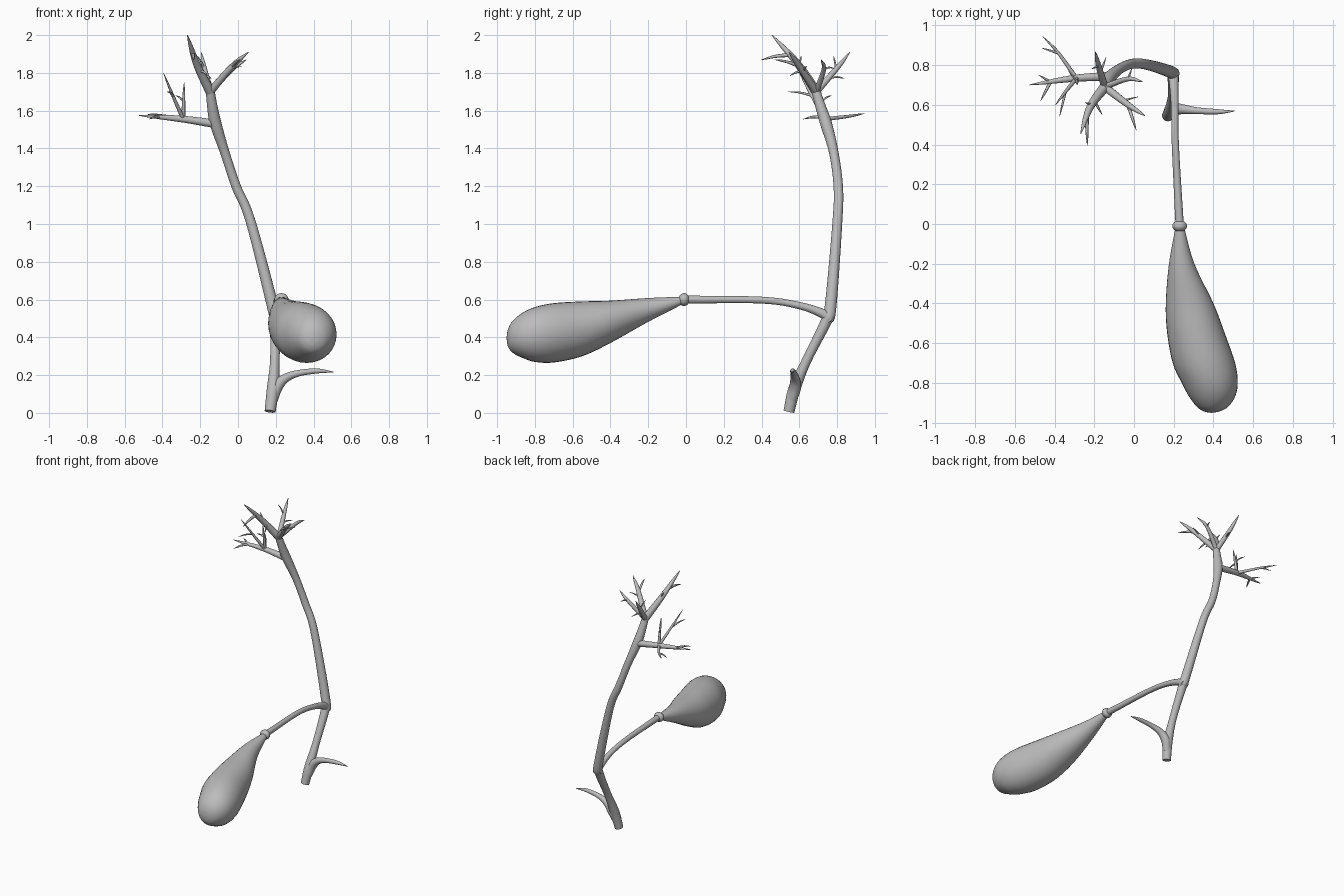
import bpy, bmesh, math
from mathutils import Vector

if "Cube" in bpy.data.objects:
    bpy.data.objects.remove(bpy.data.objects["Cube"])

mat = bpy.data.materials.new("plain_grey")
mat.diffuse_color = (0.5, 0.5, 0.5, 1)
mat.use_nodes = True
mat.node_tree.nodes["Principled BSDF"].inputs["Base Color"].default_value = mat.diffuse_color


def smooth_points(pts, steps):
    """Catmull-Rom through tuples of any length."""
    p = [tuple(2 * a - b for a, b in zip(pts[0], pts[1]))] + list(pts)
    p.append(tuple(2 * a - b for a, b in zip(pts[-1], pts[-2])))
    out = []
    for i in range(1, len(p) - 2):
        for s in range(steps):
            t = s / steps
            out.append(tuple(
                0.5 * (2 * b + (c - a) * t + (2 * a - 5 * b + 4 * c - d) * t * t
                       + (3 * b - a - 3 * c + d) * t ** 3)
                for a, b, c, d in zip(*p[i - 1:i + 3])))
    return out + [tuple(pts[-1])]


def finish(bm, name):
    me = bpy.data.meshes.new(name)
    bm.to_mesh(me)
    bm.free()
    ob = bpy.data.objects.new(name, me)
    bpy.context.collection.objects.link(ob)
    me.materials.append(mat)
    bpy.context.view_layer.objects.active = ob
    ob.select_set(True)
    bpy.ops.object.shade_smooth_by_angle(angle=math.radians(50))
    ob.select_set(False)


def loft(name, rings):
    """Skin a list of vertex rings and cap both ends."""
    bm = bmesh.new()
    rows = [[bm.verts.new(v) for v in r] for r in rings]
    n = len(rows[0])
    for a, b in zip(rows, rows[1:]):
        for i in range(n):
            bm.faces.new((a[i], a[(i + 1) % n], b[(i + 1) % n], b[i]))
    bm.faces.new(rows[0][::-1])
    bm.faces.new(rows[-1])
    bmesh.ops.recalc_face_normals(bm, faces=bm.faces)
    finish(bm, name)


def tube(name, pts, sides=16, steps=6):
    """Tapered duct through (x, y, z, radius) points."""
    q = smooth_points(pts, steps)
    c = [Vector(v[:3]) for v in q]
    rings, u = [], None
    for i, v in enumerate(q):
        t = (c[min(i + 1, len(c) - 1)] - c[max(i - 1, 0)]).normalized()
        u = t.orthogonal() if u is None else u - t * u.dot(t)
        u.normalize()
        w = t.cross(u)
        rings.append([c[i] + max(v[3], .001) * (u * math.cos(k * math.tau / sides) + w * math.sin(k * math.tau / sides))
                      for k in range(sides)])
    loft(name, rings)


def limb(name, path, r, sides=12):
    """Branch tapering to a point by rule; two-point paths get a slight upward bow."""
    a, b = Vector(path[0]), Vector(path[-1])
    mid = Vector(path[1]) if len(path) > 2 else (a + b) / 2 + Vector((0, 0, .006))
    q = smooth_points([tuple(a), tuple(mid), tuple(b)], 3)
    n = len(q) - 1
    tube(name, [(*p, r * (1 - .45 * k / n - .47 * (k / n) ** 4)) for k, p in enumerate(q)], sides, 2)


# main duct, from the cut foot up to the crown fork
tube("main_duct", [
    (.17, .545, .008, .029), (.185, .575, .13, .032), (.195, .64, .28, .025),
    (.197, .74, .48, .029), (.185, .765, .56, .031), (.065, .802, 1.02, .026),
    (-.01, .806, 1.2, .025), (-.07, .782, 1.38, .025), (-.118, .742, 1.53, .031),
    (-.137, .71, 1.63, .027), (-.15, .68, 1.73, .022)], 24)

# side duct to the sac
tube("sac_duct", [
    (.197, .765, .49, .030), (.2, .725, .525, .025), (.205, .60, .568, .019),
    (.208, .40, .597, .018), (.23, -.01, .6, .021)], 20)

# lower side duct
tube("lower_duct", [
    (.185, .562, .07, .026), (.205, .578, .135, .031), (.25, .577, .183, .024),
    (.32, .57, .21, .017), (.42, .565, .222, .013), (.505, .568, .216, .002)])

# collar between duct and sac
bm = bmesh.new()
bmesh.ops.create_uvsphere(bm, u_segments=24, v_segments=14, radius=1)
for v in bm.verts:
    v.co = Vector((.23 + v.co.x * .037, -.01 + v.co.y * .029, .6 + v.co.z * .034))
finish(bm, "collar")

# pear-shaped sac: (y, centre x, centre z, half width, half height)
sac = smooth_points([
    (0, .23, .6, .018, .016), (-.2, .24, .545, .064, .063),
    (-.4, .28, .482, .12, .112), (-.55, .312, .445, .145, .145), (-.7, .352, .424, .157, .157),
    (-.8, .381, .415, .141, .145), (-.87, .393, .41, .115, .117), (-.92, .395, .402, .078, .082),
    (-.943, .392, .397, .04, .044), (-.95, .39, .395, .003, .003)], 5)
loft("sac", [[(x + a * math.cos(k * math.tau / 32), y, z + b * math.sin(k * math.tau / 32))
              for k in range(32)] for y, x, z, a, b in sac])

# crown: large limbs share the fork point
fork = (-.147, .69, 1.70)
limb("left_limb", [(-.115, .743, 1.53), (-.3, .733, 1.556), (-.525, .70, 1.575)], .024)
limb("top_limb", [fork, (-.22, .59, 1.85), (-.268, .455, 2.0)], .026)
limb("right_limb", [fork, (-.03, .60, 1.835), (.055, .545, 1.91)], .021)
limb("back_limb", [fork, (-.178, .795, 1.82), (-.195, .868, 1.91)], .019)
limb("inner_limb", [fork, (-.03, .73, 1.82), (.045, .715, 1.87)], .016)

# crown: thin twigs on the left limb
knee = (-.29, .733, 1.555)
elbow = (-.345, .665, 1.68)
back_bend = (-.38, .86, 1.57)
end_bend = (-.42, .715, 1.565)
low_twigs = [
    ((knee, back_bend, (-.46, .945, 1.585)), .011),
    ((back_bend, (-.462, .885, 1.568)), .007),
    ((end_bend, (-.47, .62, 1.555)), .009),
    ((end_bend, (-.48, .75, 1.58)), .007),
    ((knee, elbow, (-.395, .60, 1.80)), .011),
    ((elbow, (-.375, .54, 1.70)), .007),
    ((knee, (-.285, .70, 1.75)), .011),
    (((-.29, .72, 1.65), (-.33, .77, 1.68)), .006),
]

# crown: thin twigs on the upper limbs
high_twigs = [
    (((-.238, .55, 1.895), (-.235, .395, 1.868)), .011),
    (((-.21, .60, 1.83), (-.245, .61, 1.89)), .007),
    (((-.2, .62, 1.81), (-.16, .55, 1.785)), .008),
    (((-.03, .60, 1.835), (.012, .47, 1.87)), .010),
    (((-.06, .62, 1.805), (.02, .64, 1.835)), .006),
    (((-.03, .73, 1.82), (-.01, .785, 1.825)), .006),
    (((-.17, .76, 1.775), (-.14, .84, 1.77)), .007),
    (((-.178, .795, 1.82), (-.215, .78, 1.89)), .006),
]
for group, twigs in (("low", low_twigs), ("high", high_twigs)):
    for i, (path, r) in enumerate(twigs):
        limb(f"{group}_twig_{i + 1}", path, r, 8)
